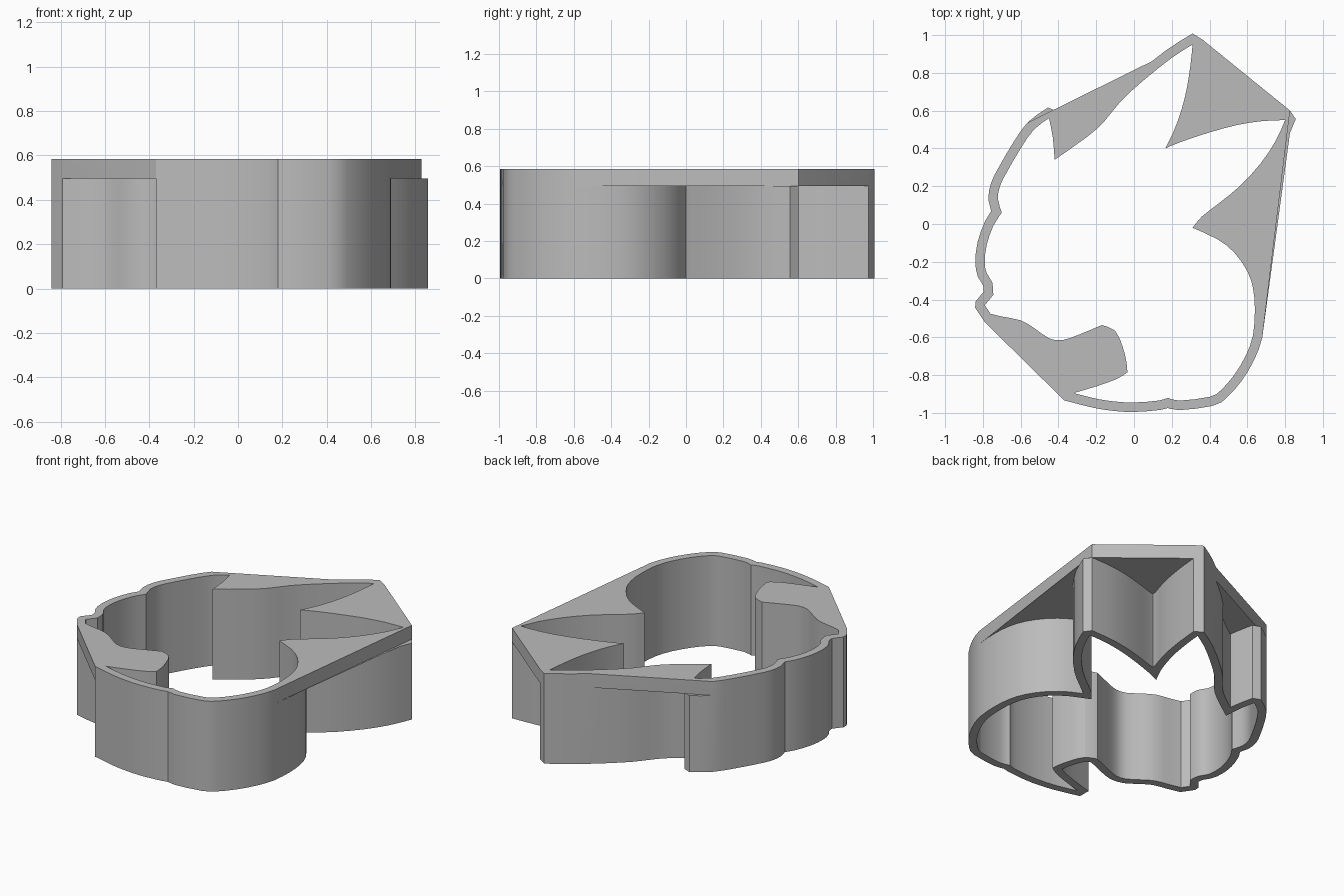
import bpy
import bmesh
from math import tan, atan2
from mathutils import Vector
from mathutils.geometry import tessellate_polygon, interpolate_bezier, intersect_point_line

WALL = 0.05      # wall thickness
SHELF = 0.495    # underside of the bridging webs
HEIGHT = 0.585

# Inner outline, counter-clockwise; each arc runs from one sharp corner to the next
ARCS = {
    "top_ear_left": [(.31, .95), (.2, .88), (.05, .76), (-.07, .65), (-.16, .54), (-.25, .46)],
    "left_notch": [(-.42, .34), (-.43, .46)],
    "left_flank": [(-.45, .56), (-.53, .5), (-.6, .4), (-.67, .28), (-.71, .2), (-.72, .13)],
    "left_bulge": [(-.7, .06), (-.745, -.01), (-.78, -.11), (-.79, -.2), (-.78, -.26), (-.75, -.31)],
    "left_bump": [(-.745, -.375)],
    "left_corner": [(-.79, -.43)],
    "lower_tab_top": [(-.76, -.475), (-.7, -.49), (-.6, -.51), (-.53, -.55), (-.45, -.605),
                      (-.38, -.615), (-.29, -.585)],
    "lower_tab_end": [(-.17, -.535), (-.1, -.565), (-.06, -.65), (-.04, -.73)],
    "lower_tab_under": [(-.035, -.785), (-.09, -.82), (-.2, -.86)],
    "front_edge": [(-.32, -.895), (-.2, -.925), (-.1, -.94), (0, -.945), (.13, -.935)],
    "front_right": [(.18, -.92), (.24, -.935), (.4, -.915), (.46, -.88), (.53, -.8), (.59, -.7),
                    (.63, -.59), (.64, -.45), (.63, -.34), (.6, -.25), (.53, -.15), (.44, -.08)],
    "right_ear_low": [(.31, -.02), (.36, .04), (.45, .11), (.56, .2), (.67, .32), (.75, .44)],
    "right_ear_top": [(.8, .55), (.68, .545), (.55, .525), (.4, .485), (.25, .435)],
    "top_ear_right": [(.165, .4), (.21, .49), (.25, .6), (.28, .72), (.3, .85)],
}
# Straight webs that span the hollows of the wall, from end to end
WEBS = [((.11, .87), (-.55, .545)), ((-.77, -.52), (-.37, -.92)),
        ((.68, -.59), (.835, .58)), ((.83, .59), (.345, 1))]


def smooth_outline(arcs):
    """Run a soft curve through every arc, keeping the corners sharp."""
    outline = []
    for i, arc in enumerate(arcs):
        pts = [Vector(p) for p in arc + [arcs[(i + 1) % len(arcs)][0]]]
        last = len(pts) - 1
        slope = [(pts[min(k + 1, last)] - pts[max(k - 1, 0)]) / 6 for k in range(last + 1)]
        for k in range(last):
            outline += interpolate_bezier(pts[k], pts[k] + slope[k],
                                          pts[k + 1] - slope[k + 1], pts[k + 1], 3)[:-1]
    return [p.to_2d() for p in outline]


def gap(p, loop):
    """Distance from a point to a closed outline."""
    best = 9.0
    for a, b in zip(loop, loop[1:] + loop[:1]):
        near, t = intersect_point_line(p, a, b)
        near = a.lerp(b, min(max(t, 0), 1))
        best = min(best, (p - near).length)
    return best


def offset_outline(loop, width):
    """Outline pushed outward, with squared-off tips."""
    result = []
    for i, p in enumerate(loop):
        d1 = (p - loop[i - 1]).normalized()
        d2 = (loop[(i + 1) % len(loop)] - p).normalized()
        turn = atan2(d1.cross(d2), d1.dot(d2))
        along = (d1 + d2).normalized()
        out = Vector((along.y, -along.x))
        if turn > 1:
            side = along * tan(turn / 4)
            result += [p + (out - side) * width, p + (out + side) * width]
        else:
            result.append(p + out * width / out.dot(Vector((d1.y, -d1.x))))
    return [p for p in result if gap(p, loop) > width * 0.94]


def nearest(loop, target):
    return min(range(len(loop)), key=lambda i: (loop[i] - Vector(target)).length)


bm = bmesh.new()


def cap(loops, z):
    """Flat face between outlines."""
    rings = [[Vector((p.x, p.y, z)) for p in loop] for loop in loops]
    verts = [bm.verts.new(v) for ring in rings for v in ring]
    for tri in tessellate_polygon(rings):
        bm.faces.new([verts[i] for i in tri])


def side(a, b, low, high):
    """Upright face over one segment."""
    bm.faces.new([bm.verts.new((p.x, p.y, z))
                  for p, z in ((a, low), (b, low), (b, high), (a, high))])


inner = smooth_outline(list(ARCS.values()))
outer = offset_outline(inner, WALL)
count = len(outer)

# Webs: underside and outer edge, noting which wall segments they cover
covered = set()
for start, end in WEBS:
    i, j = nearest(outer, start), nearest(outer, end)
    run = [k % count for k in range(i, i + (j - i) % count + 1)]
    covered.update(run[:-1])
    cap([[outer[k] for k in run]], SHELF)
    side(outer[i], outer[j], SHELF, HEIGHT)

# Wall faces
for a, b in zip(inner, inner[1:] + inner[:1]):
    side(a, b, 0, HEIGHT)
for k in range(count):
    a, b = outer[k], outer[(k + 1) % count]
    side(a, b, 0, SHELF)
    if k not in covered:
        side(a, b, SHELF, HEIGHT)

# Cutting rim below and broad rim on top
plate = [p for k, p in enumerate(outer) if k not in covered or (k - 1) % count not in covered
         or any(k in (nearest(outer, s), nearest(outer, e)) for s, e in WEBS)]
cap([outer, inner], 0)
cap([plate, inner], HEIGHT)
bmesh.ops.remove_doubles(bm, verts=bm.verts, dist=0.0001)
bmesh.ops.recalc_face_normals(bm, faces=bm.faces)

if "Cube" in bpy.data.objects:
    bpy.data.objects.remove(bpy.data.objects["Cube"])

mesh = bpy.data.meshes.new("cutter_ring")
bm.to_mesh(mesh)
bm.free()
ring = bpy.data.objects.new("cutter_ring", mesh)
bpy.context.collection.objects.link(ring)

grey = bpy.data.materials.new("plain grey")
grey.use_nodes = True
colour = (0.5, 0.5, 0.5, 1)
grey.diffuse_color = colour
grey.node_tree.nodes["Principled BSDF"].inputs["Base Color"].default_value = colour
mesh.materials.append(grey)

bpy.ops.object.select_all(action='DESELECT')
ring.select_set(True)
bpy.context.view_layer.objects.active = ring
bpy.ops.object.shade_smooth_by_angle(angle=0.5)
